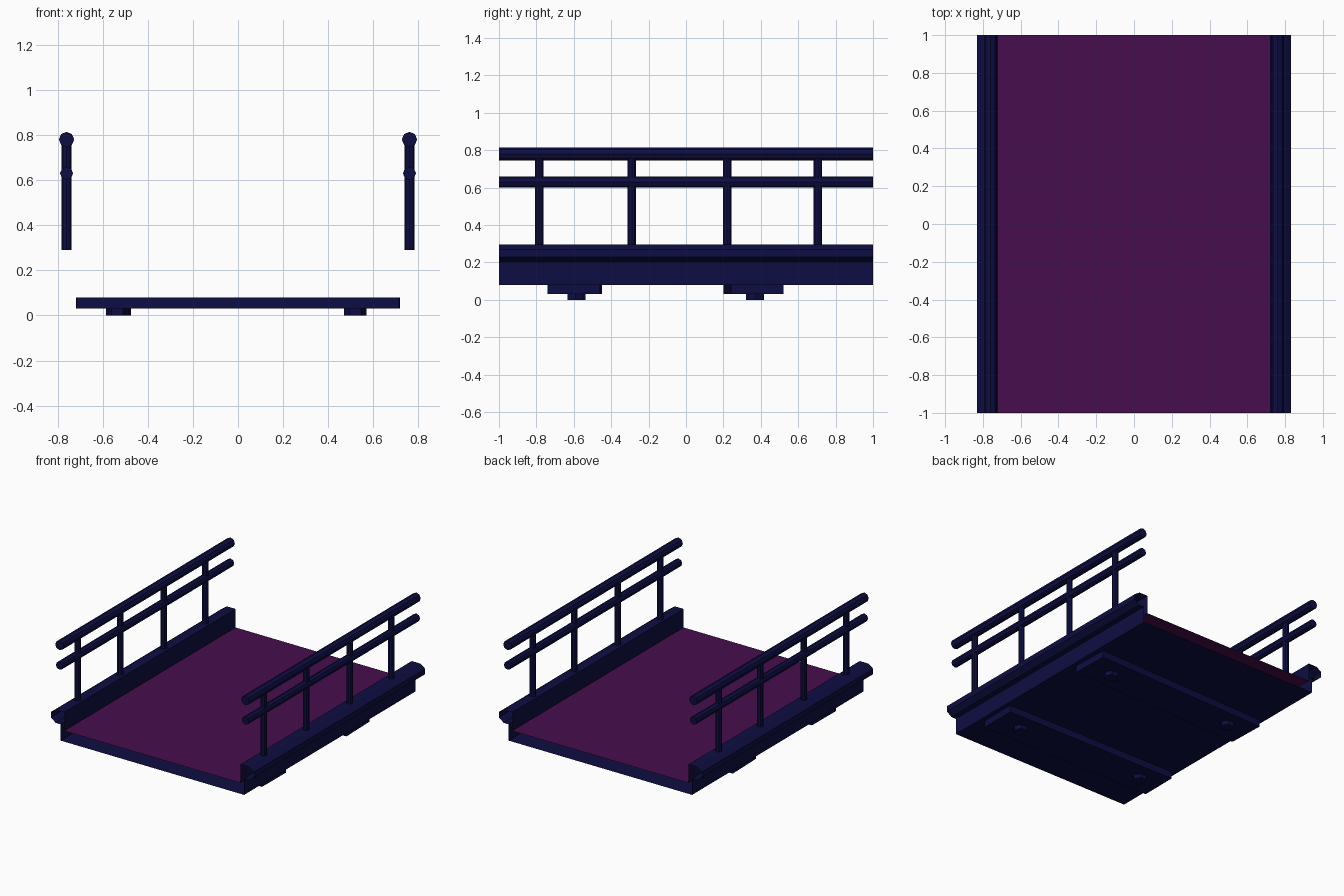
import bpy, bmesh, math
from mathutils import Matrix

cube = bpy.data.objects.get("Cube")
if cube:
    bpy.data.objects.remove(cube, do_unlink=True)


def make_material(name, color):
    mat = bpy.data.materials.new(name)
    mat.use_nodes = True
    mat.diffuse_color = color
    mat.node_tree.nodes["Principled BSDF"].inputs["Base Color"].default_value = color
    return mat


navy = make_material("navy metal", (0.004, 0.004, 0.056, 1))
purple = make_material("purple deck", (0.062, 0.004, 0.072, 1))


def finish(name, bm, *mats):
    mesh = bpy.data.meshes.new(name)
    bm.to_mesh(mesh)
    bm.free()
    for mat in mats:
        mesh.materials.append(mat)
    obj = bpy.data.objects.new(name, mesh)
    bpy.context.collection.objects.link(obj)
    return obj


def cylinder(name, radius, length, sides, location, along_y=False):
    bm = bmesh.new()
    bmesh.ops.create_cone(bm, cap_ends=True, segments=sides,
                          radius1=radius, radius2=radius, depth=length)
    turn = Matrix.Rotation(math.pi / 2, 4, "X" if along_y else "Z")
    bm.transform(Matrix.Translation(location) @ turn)
    return finish(name, bm, navy)


def box(name, size, location, angle):
    bm = bmesh.new()
    bmesh.ops.create_cube(bm, size=1)
    bm.transform(Matrix.Translation(location) @ Matrix.Rotation(angle, 4, "Z")
                 @ Matrix.Diagonal((*size, 1)))
    return finish(name, bm, navy)


# Bridge shell: half profile mirrored, swept front to back with open ends
half = [(0.75, 0.08), (0.75, 0.2), (0.79, 0.2), (0.83, 0.23),
        (0.83, 0.27), (0.79, 0.297), (0.72, 0.297), (0.72, 0.16)]
profile = half + [(-x, z) for x, z in reversed(half)]
bm = bmesh.new()
front = [bm.verts.new((x, -1, z)) for x, z in profile]
back = [bm.verts.new((x, 1, z)) for x, z in profile]
for i in range(len(profile)):
    j = (i + 1) % len(profile)
    face = bm.faces.new((front[i], back[i], back[j], front[j]))
    # the walking surface between the curbs is purple
    face.material_index = 1 if i == len(half) - 1 else 0
bmesh.ops.recalc_face_normals(bm, faces=bm.faces)
bm.normal_update()
deck = [f for f in bm.faces if f.material_index == 1][0]
if deck.normal.z < 0:
    bmesh.ops.reverse_faces(bm, faces=bm.faces)
finish("deck_and_curbs", bm, navy, purple)

# Railings on both sides
for side, sign in (("left", 1), ("right", -1)):
    x = 0.76 * sign
    cylinder(side + "_top_rail", 0.034, 2, 8, (x, 0, 0.78), True)
    cylinder(side + "_middle_rail", 0.029, 2, 8, (x, 0, 0.63), True)
    for n, y in enumerate((-0.785, -0.29, 0.22, 0.705)):
        cylinder(f"{side}_post_{n + 1}", 0.022, 0.485, 8, (x, y, 0.533))

# Cross beams under the deck, set slightly askew
box("front_cross_beam", (1.43, 0.28, 0.05), (0, -0.595, 0.055), -0.007)
box("back_cross_beam", (1.43, 0.28, 0.05), (0, 0.36, 0.055), 0.028)

# Small feet under the beams
for n, (x, y) in enumerate(((0.52, 0.375), (-0.525, 0.365),
                            (0.52, -0.59), (-0.535, -0.58))):
    cylinder(f"foot_{n + 1}", 0.05, 0.03, 6, (x, y, 0.015))
